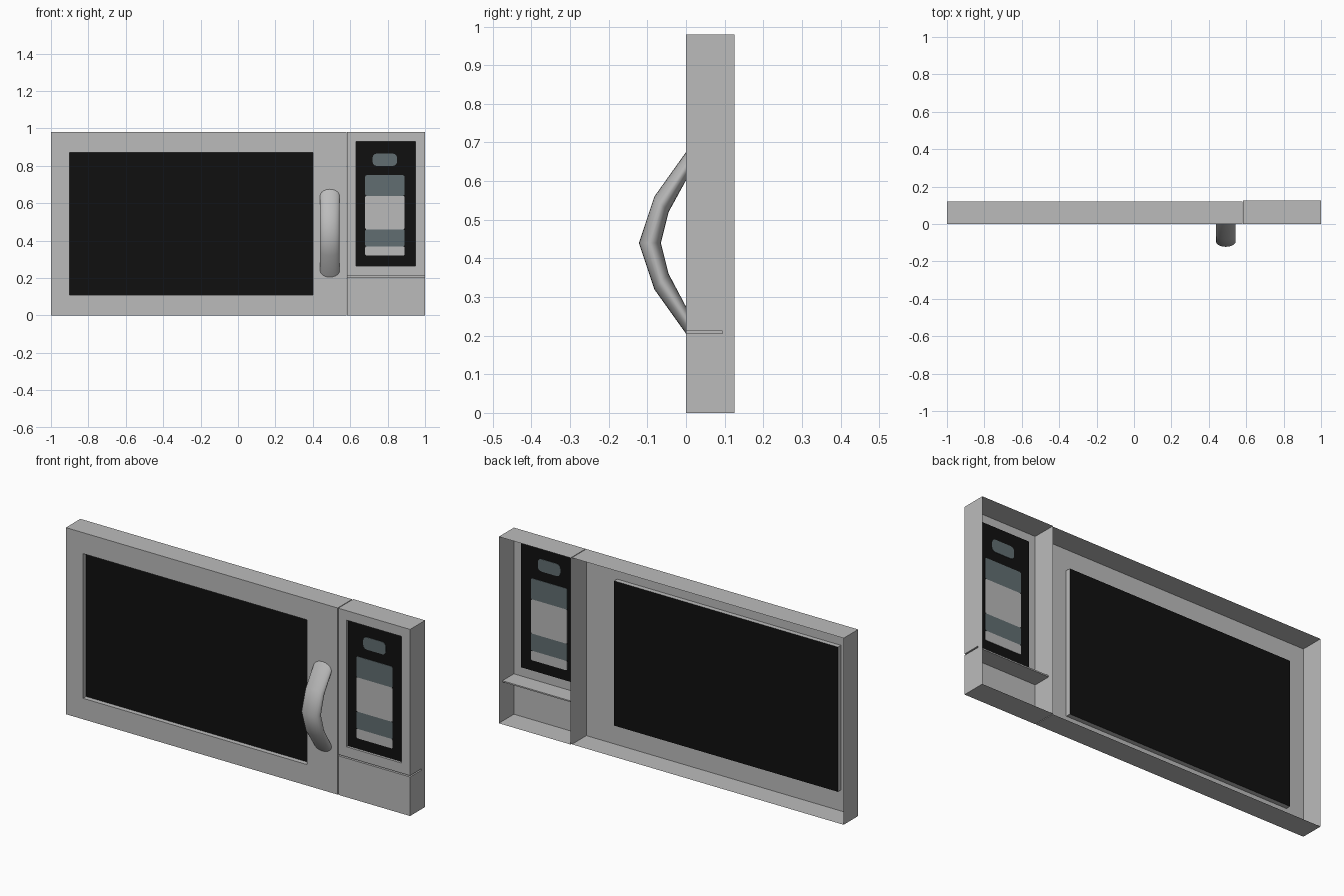
import bpy, bmesh, math

if "Cube" in bpy.data.objects:
    bpy.data.objects.remove(bpy.data.objects["Cube"])


def material(name, rgb):
    m = bpy.data.materials.new(name)
    m.diffuse_color = (*rgb, 1)
    m.use_nodes = True
    m.node_tree.nodes["Principled BSDF"].inputs["Base Color"].default_value = m.diffuse_color
    return m


GREY = material("body_grey", (0.5, 0.5, 0.5))
PALE = material("button_grey", (0.49, 0.49, 0.49))
BLACK = material("glass_black", (0.005, 0.005, 0.005))
SLATE = material("display_slate", (0.12, 0.155, 0.165))


def rect(x0, x1, z0, z1, y):
    return [(x0, y, z0), (x1, y, z0), (x1, y, z1), (x0, y, z1)]


def loft(bm, rings):
    """Join consecutive closed rings with quads."""
    vs = [[bm.verts.new(p) for p in r] for r in rings]
    n = len(vs[0])
    for a, b in zip(vs, vs[1:]):
        for i in range(n):
            j = (i + 1) % n
            bm.faces.new((a[i], a[j], b[j], b[i]))
    return vs


def face(bm, pts):
    return bm.faces.new([bm.verts.new(p) for p in pts])


def finish(bm, name, mat, smooth=False):
    bmesh.ops.remove_doubles(bm, verts=bm.verts, dist=0.0005)
    bmesh.ops.recalc_face_normals(bm, faces=bm.faces)
    for f in bm.faces:
        f.smooth = smooth
    me = bpy.data.meshes.new(name)
    bm.to_mesh(me)
    bm.free()
    me.materials.append(mat)
    ob = bpy.data.objects.new(name, me)
    bpy.context.collection.objects.link(ob)
    return ob


# door: open-backed sheet tray with a recessed window opening
WINDOW = (-0.9, 0.4, 0.11, 0.87)
DOOR = (-1, 0.579, 0, 0.98)
bm = bmesh.new()
loft(bm, [rect(*DOOR, 0.12), rect(*DOOR, 0), rect(*WINDOW, 0), rect(*WINDOW, 0.025)])
finish(bm, "door", GREY)

bm = bmesh.new()
face(bm, rect(*WINDOW, 0.025))
finish(bm, "door_window", BLACK)

# control housing: upper and lower trays split by a folded groove
PX0, PX1, G0, G1, GY = 0.583, 1.0, 0.205, 0.212, 0.095
PLATE = (0.63, 0.95, 0.265, 0.93)
PY = 0.013
UPPER, LOWER = (PX0, PX1, G1, 0.98), (PX0, PX1, 0, G0)
bm = bmesh.new()
loft(bm, [rect(*UPPER, GY), rect(*UPPER, 0), rect(*PLATE, 0), rect(*PLATE, PY)])
loft(bm, [rect(*LOWER, GY), rect(*LOWER, 0)])
face(bm, rect(*LOWER, 0))
face(bm, rect(PX0, PX1, G0, G1, GY))
# continuous rim behind the groove
rim = [(PX0, 0), (PX1, 0), (PX1, G0), (PX1, G1), (PX1, 0.98),
       (PX0, 0.98), (PX0, G1), (PX0, G0)]
loft(bm, [[(x, y, z) for x, z in rim] for y in (GY, 0.125)])
finish(bm, "control_housing", GREY)

bm = bmesh.new()
face(bm, rect(*PLATE, PY))
finish(bm, "control_plate", BLACK)


# display and button pads: thin rounded plates showing on both sides
def pad(name, x0, x1, z0, z1, r, mat):
    outline = []
    corners = ((x1 - r, z1 - r), (x0 + r, z1 - r), (x0 + r, z0 + r), (x1 - r, z0 + r))
    for k, (cx, cz) in enumerate(corners):
        for s in range(4):
            a = math.pi / 2 * (k + s / 3)
            outline.append((cx + r * math.cos(a), cz + r * math.sin(a)))
    b = bmesh.new()
    ends = loft(b, [[(x, y, z) for x, z in outline] for y in (PY - 0.002, PY + 0.002)])
    for e in ends:
        b.faces.new(e)
    finish(b, name, mat)


pad("display", 0.72, 0.85, 0.80, 0.865, 0.02, SLATE)
for name, z0, z1, mat in (("upper_keys", 0.64, 0.75, SLATE),
                          ("number_keys", 0.46, 0.64, PALE),
                          ("lower_keys", 0.37, 0.46, SLATE),
                          ("start_keys", 0.32, 0.37, PALE)):
    pad(name, 0.68, 0.89, z0, z1, 0.008, mat)

# handle: bowed oval tube, given by outer and inner (y, z) points
outer = [(0, 0.205), (-0.082, 0.32), (-0.122, 0.44), (-0.082, 0.56), (0, 0.675)]
inner = [(0, 0.275), (-0.045, 0.36), (-0.065, 0.44), (-0.045, 0.52), (0, 0.602)]
SIDES = 20
rings = []
for (oy, oz), (iy, iz) in zip(outer, inner):
    ring = []
    for i in range(SIDES):
        a = 2 * math.pi * i / SIDES
        t = math.cos(a) / 2
        ring.append((0.491 + 0.0525 * math.sin(a),
                     (oy + iy) / 2 + t * (oy - iy), (oz + iz) / 2 + t * (oz - iz)))
    rings.append(ring)
bm = bmesh.new()
loft(bm, rings)
finish(bm, "door_handle", GREY, smooth=True)
